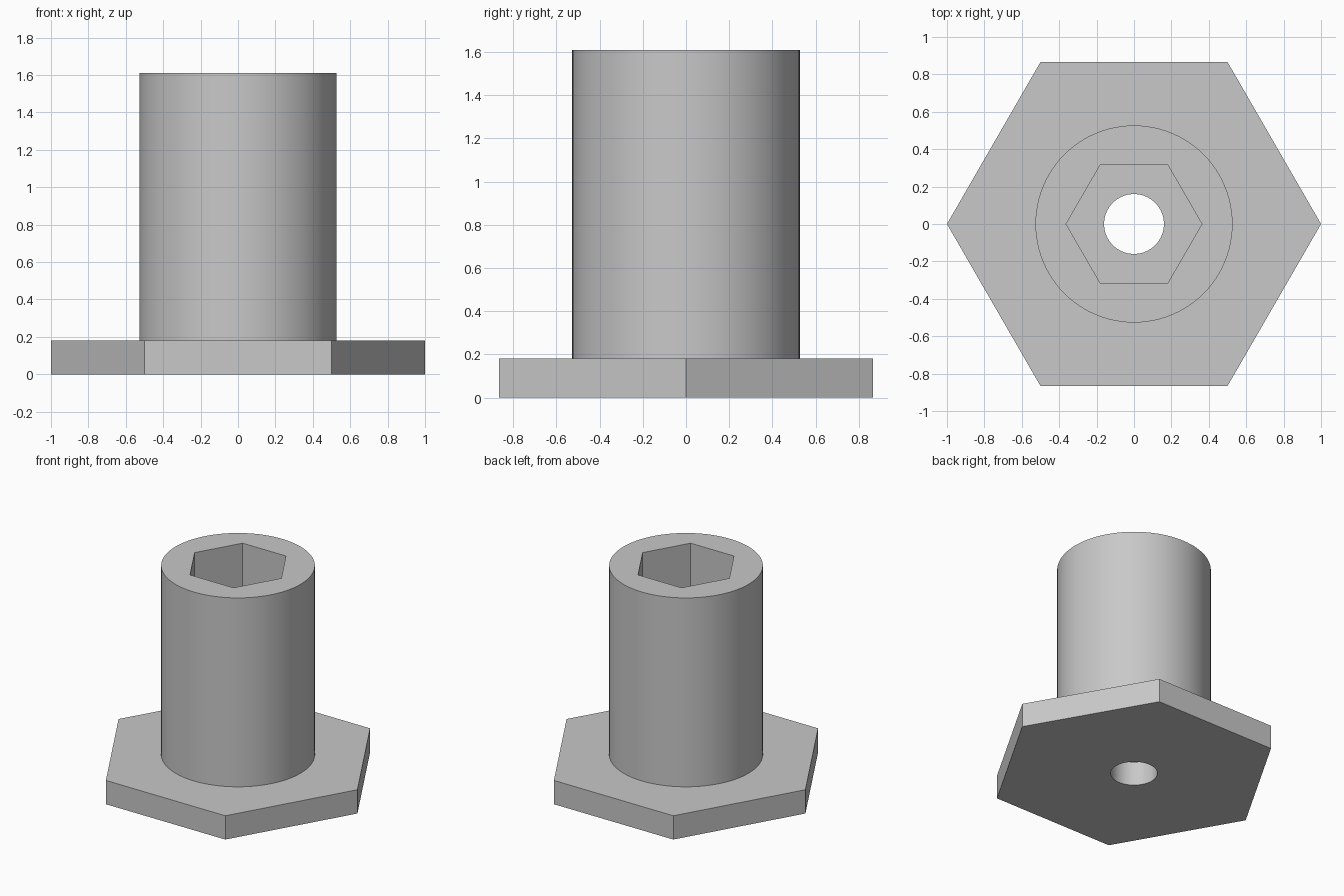
import bpy, bmesh
from math import cos, sin, tau, radians

cube = bpy.data.objects.get("Cube")
if cube:
    bpy.data.objects.remove(cube, do_unlink=True)

# Main dimensions
HEX, ROUND = 6, 96
FLANGE_R, SLEEVE_R, SOCKET_R, BORE_R = 1.0, 0.527, 0.363, 0.16
FLANGE_TOP, SLEEVE_TOP, SOCKET_FLOOR = 0.18, 1.61, 0.18

# Single grey material
grey = bpy.data.materials.new("plain_grey")
grey.use_nodes = True
colour = (0.58, 0.58, 0.58, 1)
grey.diffuse_color = colour
grey.node_tree.nodes["Principled BSDF"].inputs["Base Color"].default_value = colour

bm = bmesh.new()


def ring(sides, radius, z):
    """Closed loop of edges; returns its vertices and edges."""
    verts = [bm.verts.new((radius * cos(tau * i / sides), radius * sin(tau * i / sides), z))
             for i in range(sides)]
    edges = [bm.edges.new((verts[i], verts[(i + 1) % sides])) for i in range(sides)]
    return verts, edges


def wall(a, b):
    """Vertical wall between two loops with equal side counts."""
    n = len(a[0])
    for i in range(n):
        j = (i + 1) % n
        bm.faces.new((a[0][i], a[0][j], b[0][j], b[0][i]))


def cap(outer, inner):
    """Flat face between an outer loop and a hole in it."""
    bmesh.ops.triangle_fill(bm, edges=outer[1] + inner[1], use_beauty=True)


# Loops from the outside of the flange over the sleeve and down the bore
flange = ring(HEX, FLANGE_R, 0), ring(HEX, FLANGE_R, FLANGE_TOP)
sleeve = ring(ROUND, SLEEVE_R, FLANGE_TOP), ring(ROUND, SLEEVE_R, SLEEVE_TOP)
socket = ring(HEX, SOCKET_R, SLEEVE_TOP), ring(HEX, SOCKET_R, SOCKET_FLOOR)
bore = ring(ROUND, BORE_R, SOCKET_FLOOR), ring(ROUND, BORE_R, 0)

for part in (flange, sleeve, socket, bore):
    wall(*part)

cap(flange[1], sleeve[0])   # flange top
cap(sleeve[1], socket[0])   # sleeve rim
cap(socket[1], bore[0])     # socket floor
cap(flange[0], bore[1])     # underside

bmesh.ops.recalc_face_normals(bm, faces=bm.faces)
mesh = bpy.data.meshes.new("flanged_socket_sleeve")
bm.to_mesh(mesh)
bm.free()
mesh.materials.append(grey)

body = bpy.data.objects.new("flanged_socket_sleeve", mesh)
bpy.context.collection.objects.link(body)
bpy.ops.object.select_all(action="DESELECT")
body.select_set(True)
bpy.context.view_layer.objects.active = body
bpy.ops.object.shade_smooth_by_angle(angle=radians(30))
